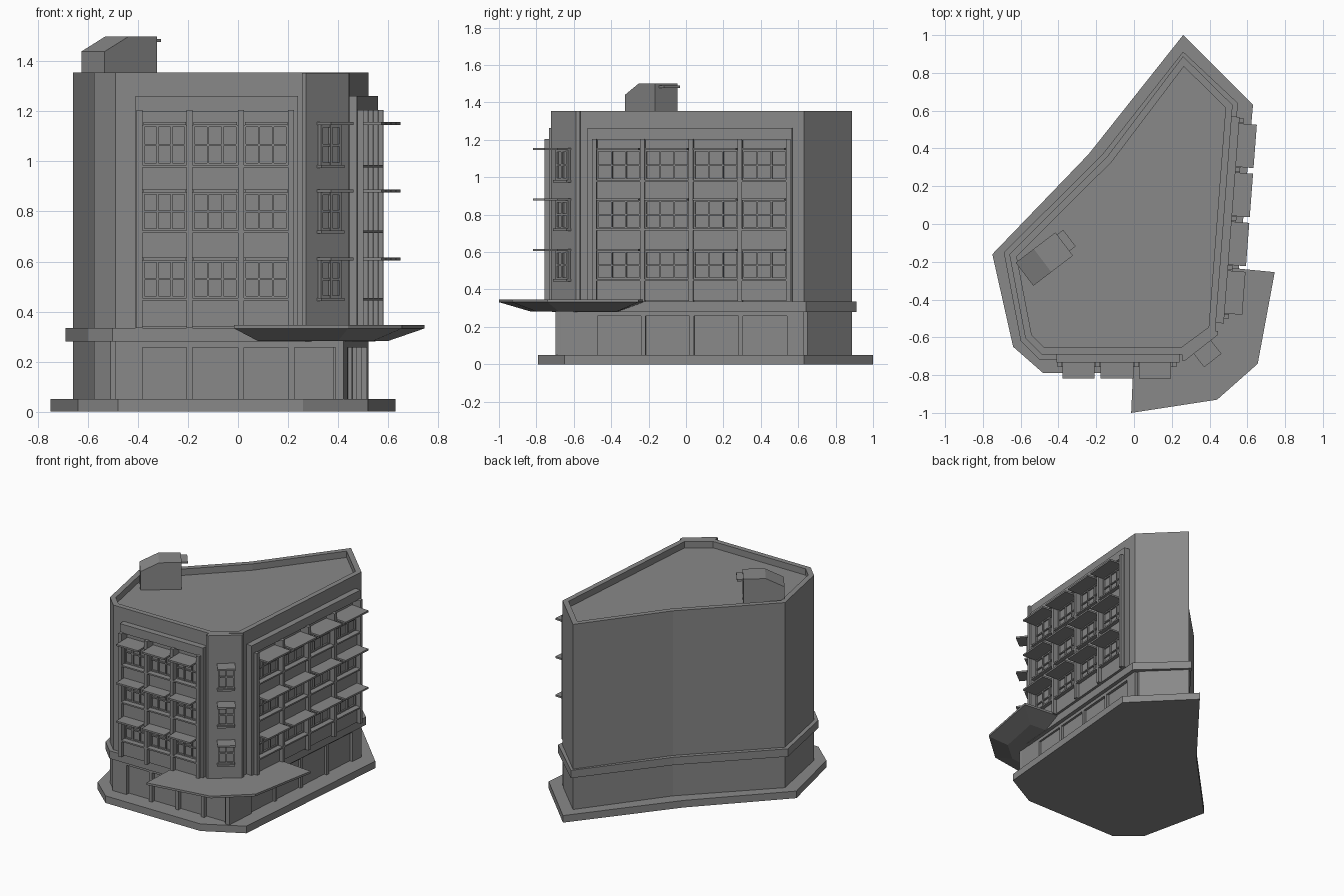
import bpy, bmesh
from mathutils import Vector

if "Cube" in bpy.data.objects:
    bpy.data.objects.remove(bpy.data.objects["Cube"])

# Building outline, counter-clockwise from the rear apex
WALL = [(0.26, 0.888), (-0.145, 0.353), (-0.66, -0.16), (-0.575, -0.605),
        (-0.49, -0.69), (0.26, -0.69), (0.43, -0.565), (0.522, 0.63)]

GREY = bpy.data.materials.new("mid_grey")
GREY.diffuse_color = (0.25, 0.25, 0.25, 1)
GREY.use_nodes = True
GREY.node_tree.nodes["Principled BSDF"].inputs["Base Color"].default_value = GREY.diffuse_color


def finish(name, bm):
    bmesh.ops.recalc_face_normals(bm, faces=bm.faces)
    me = bpy.data.meshes.new(name)
    bm.to_mesh(me)
    bm.free()
    me.materials.append(GREY)
    ob = bpy.data.objects.new(name, me)
    bpy.context.collection.objects.link(ob)
    return ob


def offset(pts, d):
    """Grow (or shrink) a polygon by d with mitred corners."""
    out, n = [], len(pts)
    for i in range(n):
        p = Vector(pts[i])
        a = (p - Vector(pts[i - 1])).normalized()
        b = (Vector(pts[(i + 1) % n]) - p).normalized()
        na, nb = Vector((a.y, -a.x)), Vector((b.y, -b.x))
        out.append(tuple(p + (na + nb) * d / (1 + na.dot(nb))))
    return out


def loft(name, rings):
    """Skin a stack of (outline, z) rings and cap both ends."""
    bm = bmesh.new()
    vs = [[bm.verts.new((x, y, z)) for x, y in pts] for pts, z in rings]
    n = len(vs[0])
    for lo, hi in zip(vs, vs[1:]):
        for i in range(n):
            j = (i + 1) % n
            bm.faces.new((lo[i], lo[j], hi[j], hi[i]))
    bm.faces.new(vs[0][::-1])
    bm.faces.new(vs[-1])
    return finish(name, bm)


class Facade:
    """Places boxes on a wall: u along it, d outward, z up."""

    def __init__(self, p0, p1):
        self.o = Vector(p0)
        self.t = (Vector(p1) - self.o).normalized()
        self.n = Vector((self.t.y, -self.t.x))
        self.length = (Vector(p1) - self.o).length

    def at(self, u, d):
        return self.o + self.t * u + self.n * d

    def boxes(self, name, items):
        bm = bmesh.new()
        for u0, u1, d0, d1, z0, z1 in items:
            c = [self.at(u, d) for u, d in ((u0, d0), (u0, d1), (u1, d1), (u1, d0))]
            v = [bm.verts.new((p.x, p.y, z)) for z in (z0, z1) for p in c]
            for f in ((3, 2, 1, 0), (4, 5, 6, 7), (0, 1, 5, 4),
                      (1, 2, 6, 5), (2, 3, 7, 6), (3, 0, 4, 7)):
                bm.faces.new([v[i] for i in f])
        return finish(name, bm)


def window(u0, u1, z0, z1, cols, d, w=0.008):
    """Frame, mullions, transom and glass of one window."""
    items = [(u0, u1, -0.01, d - 0.012, z0, z1)]
    for i in range(cols + 1):
        u = u0 + (u1 - u0 - w) * i / cols
        items.append((u, u + w, -0.01, d, z0, z1))
    for i in range(3):
        z = z0 + (z1 - z0 - w) * i / 2
        items.append((u0, u1, -0.01, d - 0.002, z, z + w))
    return items


# Plinth, ground floor, cornice, upper storeys with parapet
PLINTH = [(0.26, 1.0), (-0.24, 0.37), (-0.75, -0.16), (-0.64, -0.65),
          (-0.48, -0.79), (0.26, -0.79), (0.52, -0.65), (0.63, 0.63)]
loft("plinth", [(PLINTH, 0), (PLINTH, 0.05)])
# The ground floor has a square corner under the canopy
GROUND = WALL[:4] + [(-0.509, -0.67), (0.41, -0.67), (0.502, 0.65)]
loft("ground_floor", [(GROUND, 0.05), (GROUND, 0.282)])
band = offset(WALL, 0.027)
band[0] = (0.26, 0.912)
loft("cornice", [(band, 0.28), (band, 0.335)])
inner = offset(WALL, -0.036)
loft("upper_storeys", [(WALL, 0.335), (WALL, 1.355), (inner, 1.355), (inner, 1.31)])

# Corner tower standing slightly proud of both main facades
TOWER = [(0.255, -0.66), (0.255, -0.722), (0.272, -0.722), (0.443, -0.588),
         (0.446, -0.568), (0.405, -0.56)]
loft("corner_tower", [(TOWER, 0.335), (TOWER, 1.354)])

front = Facade(WALL[4], WALL[5])
corner = Facade(TOWER[2], TOWER[3])
right = Facade(WALL[6], WALL[7])

SHADE_Z = (0.605, 0.875, 1.145)
SILL_Z = (0.455, 0.725, 0.985)
SPANDREL_Z = (0.34, 0.615, 0.885)


def facade_parts(name, f, pillars, u0, u1, reach):
    """Framed grid of bays with pillars, spandrels, windows and sunshades."""
    w = 0.024
    f.boxes(name + "_frame", [(u0, u1, -0.01, 0.042, 1.20, 1.262),
                              (u0, pillars[0], -0.01, 0.042, 0.335, 1.20),
                              (pillars[-1] + w, u1, -0.01, 0.042, 0.335, 1.20)])
    f.boxes(name + "_pillars", [(u, u + w, -0.01, 0.066, 0.335, 1.205) for u in pillars])
    bays = [(a + w, b) for a, b in zip(pillars, pillars[1:])]
    span, shades, wins = [], [], []
    for a, b in bays:
        for zs, z0, zp in zip(SHADE_Z, SILL_Z, SPANDREL_Z):
            span.append((a, b, -0.01, 0.04, zp, z0 - 0.01))
            span.append((a, b, -0.01, 0.066, z0 - 0.01, z0))
            shades.append((a + 0.003, b - 0.003, -0.01, reach, zs, zs + 0.012))
            wins += window(a, b, z0, zs, 3, 0.03)
    f.boxes(name + "_spandrels", span)
    f.boxes(name + "_sunshades", shades)
    f.boxes(name + "_windows", wins)
    return bays


front_bays = facade_parts("front", front, [0.085, 0.285, 0.49, 0.69], 0.08, 0.73, 0.128)
right_bays = facade_parts("right", right, [0.068, 0.326, 0.586, 0.847, 1.107],
                          0.042, 1.138, 0.136)


def ground_piers(name, f, bays, start, end, d):
    """Solid wall between the recessed shopfront bays, plus a lintel."""
    edges = [start] + [u for bay in bays for u in bay] + [end]
    items = [(a, b, -0.04, d, 0.05, 0.282) for a, b in zip(edges[::2], edges[1::2])]
    items += [(a, b, -0.04, d, 0.257, 0.282) for a, b in bays]
    f.boxes(name, items)


ground_piers("front_ground_piers", front, front_bays + [(0.715, 0.88)], 0, 0.912, 0.008)
ground_piers("right_ground_piers", right, right_bays, -0.125, right.length, 0)

# Corner windows with small hoods and sills
wins, hoods = [], []
for zs, z0 in zip(SHADE_Z, SILL_Z):
    wins += window(0.062, 0.168, z0, zs, 2, 0.017, 0.01)
    hoods.append((0.056, 0.172, -0.01, 0.09, zs, zs + 0.012))
    hoods.append((0.056, 0.172, -0.01, 0.03, z0 - 0.012, z0))
corner.boxes("corner_windows", wins)
corner.boxes("corner_hoods_and_sills", hoods)

# Entrance canopy with tapered underside
TOP = [(-0.015, -1.0), (0.44, -0.93), (0.655, -0.74), (0.745, -0.255),
       (0.44, -0.225), (0.3, -0.52), (0.0, -0.67)]
UNDER = [(0.08, -0.83), (0.40, -0.80), (0.54, -0.68), (0.60, -0.37),
         (0.43, -0.36), (0.3, -0.52), (0.08, -0.67)]
loft("entrance_canopy", [(UNDER, 0.282), (TOP, 0.332), (TOP, 0.347)])

# Rooftop stair house with sloping end and door hood
stair = Facade((-0.533, -0.327), (-0.323, -0.167))
bm = bmesh.new()
profile = [(0, 1.30), (0.264, 1.30), (0.264, 1.5), (0.12, 1.5), (0, 1.44)]
sides = [[bm.verts.new((*stair.at(u, d), z)) for u, z in profile] for d in (0, -0.154)]
for i in range(5):
    j = (i + 1) % 5
    bm.faces.new((sides[0][i], sides[0][j], sides[1][j], sides[1][i]))
bm.faces.new(sides[0])
bm.faces.new(sides[1][::-1])
finish("roof_stair_house", bm)
stair.boxes("stair_house_hood", [(0.25, 0.305, -0.14, -0.03, 1.478, 1.49)])
